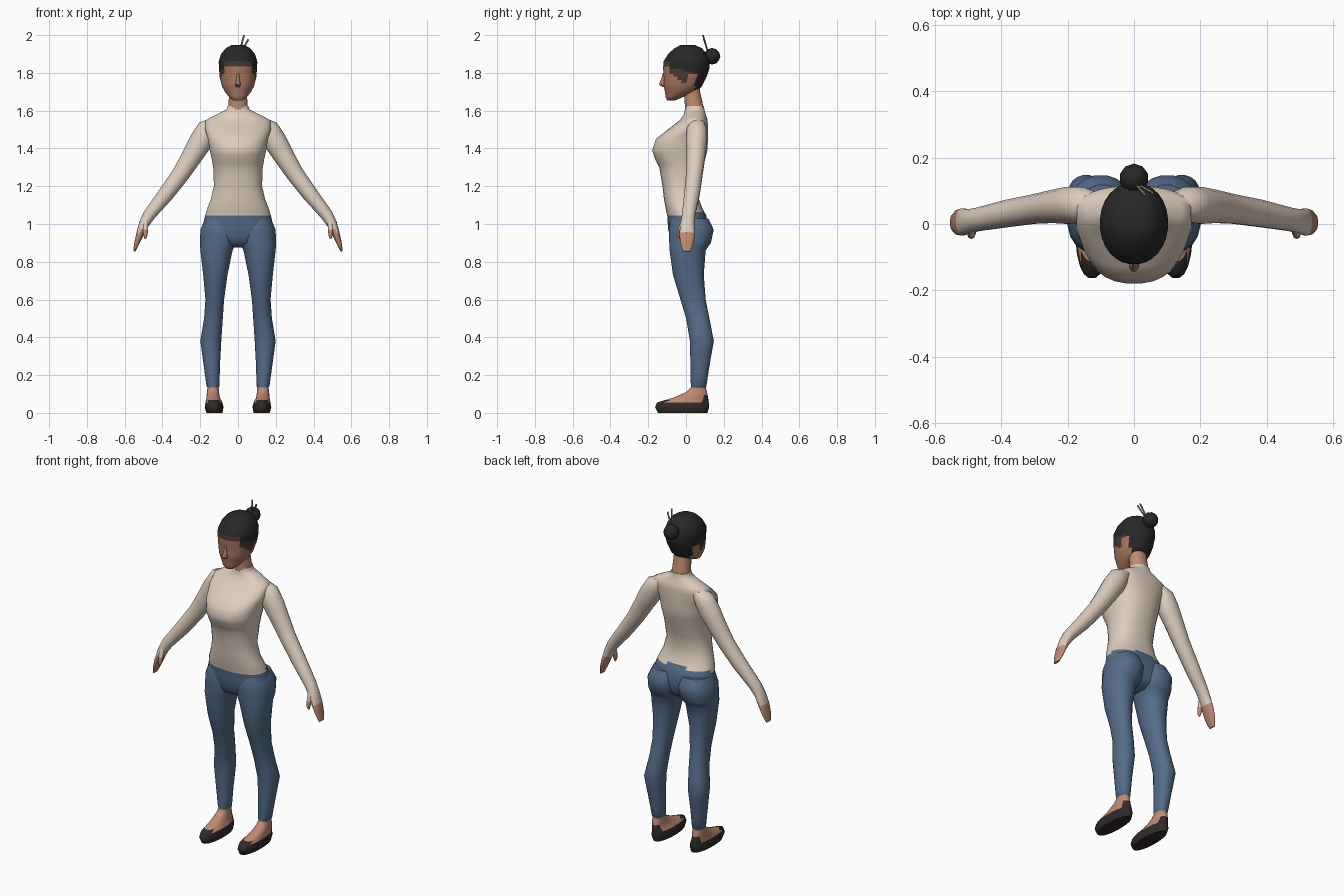
import bpy, bmesh, math
from mathutils import Vector

if "Cube" in bpy.data.objects:
    bpy.data.objects.remove(bpy.data.objects["Cube"])


def mat(name, r, g, b):
    m = bpy.data.materials.new(name)
    m.diffuse_color = (r, g, b, 1)
    m.use_nodes = True
    m.node_tree.nodes["Principled BSDF"].inputs["Base Color"].default_value = m.diffuse_color
    return m


CREAM = mat("cream knit", .73, .61, .51)
DENIM = mat("blue denim", .09, .15, .25)
SKIN = mat("skin", .52, .26, .17)
FACE = mat("face skin", .40, .19, .125)
HAIR = mat("black hair", .022, .021, .021)
FRINGE = mat("brown hair edge", .07, .042, .03)
SHOE = mat("dark shoe", .03, .024, .022)
WOOD = mat("grey wood", .22, .18, .15)


def finish(ob, mats, rule=None, mirror=False):
    for m in mats:
        ob.data.materials.append(m)
    for f in ob.data.polygons:
        f.use_smooth = True
        if rule:
            f.material_index = rule(f.center)
    if mirror:
        ob.modifiers.new("mirror", 'MIRROR').use_clip = False
    bpy.ops.object.select_all(action='DESELECT')
    ob.select_set(True)
    bpy.context.view_layer.objects.active = ob
    bpy.ops.object.shade_smooth_by_angle(angle=math.radians(60))
    return ob


def skin_rings(name, rings, mats, rule=None, mirror=False):
    bm = bmesh.new()
    vs = [[bm.verts.new(p) for p in r] for r in rings]
    n = len(vs[0])
    for a, b in zip(vs, vs[1:]):
        for i in range(n):
            j = (i + 1) % n
            bm.faces.new((a[i], a[j], b[j], b[i]))
    bm.faces.new(vs[0])
    bm.faces.new(vs[-1])
    bmesh.ops.recalc_face_normals(bm, faces=bm.faces)
    me = bpy.data.meshes.new(name)
    bm.to_mesh(me)
    bm.free()
    ob = bpy.data.objects.new(name, me)
    bpy.context.collection.objects.link(ob)
    return finish(ob, mats, rule, mirror)


def refine(rows, sub):
    out = []
    for a, b in zip(rows, rows[1:]):
        out += [[p + (q - p) * k / sub for p, q in zip(a, b)] for k in range(sub)]
    return out + [list(rows[-1])]


def spow(v, e):
    return math.copysign(abs(v) ** e, v)


def stack(name, rows, mats, rule=None, mirror=False, n=20, sub=1, p=2.2):
    """Horizontal rounded sections: z, x0, x1, y0, y1."""
    rings = []
    for z, x0, x1, y0, y1 in refine(rows, sub):
        ring = []
        for i in range(n):
            t = math.tau * (i + .5) / n
            ring.append(Vector(((x0 + x1) / 2 + (x1 - x0) / 2 * spow(math.cos(t), 2 / p),
                                (y0 + y1) / 2 + (y1 - y0) / 2 * spow(math.sin(t), 2 / p), z)))
        rings.append(ring)
    return skin_rings(name, rings, mats, rule, mirror)


def tube(name, rows, mats, rule=None, mirror=False, n=12, sub=1):
    """Sections along a path: x, y, z, radius across, radius in y."""
    rows = refine(rows, sub)
    rings = []
    for i, (x, y, z, r, ry) in enumerate(rows):
        a, b = rows[max(i - 1, 0)], rows[min(i + 1, len(rows) - 1)]
        d = Vector((b[0] - a[0], 0, b[2] - a[2])).normalized()
        side = Vector((-d.z, 0, d.x))
        rings.append([Vector((x, y, z)) + side * r * math.cos(math.tau * k / n)
                      + Vector((0, ry * math.sin(math.tau * k / n), 0)) for k in range(n)])
    return skin_rings(name, rings, mats, rule, mirror)


def sym(rows):
    return [(z, -h, h, a, b) for z, h, a, b in rows]


# torso: pelvis in denim, sweater above
stack("torso", sym([
    (.875, .05, -.03, .06), (.90, .15, -.075, .10), (.97, .193, -.095, .12),
    (1.045, .175, -.10, .108), (1.08, .165, -.108, .088), (1.13, .145, -.117, .07),
    (1.20, .128, -.125, .065), (1.30, .132, -.142, .09), (1.345, .14, -.165, .103),
    (1.39, .15, -.18, .114), (1.45, .16, -.16, .117), (1.50, .175, -.098, .117),
    (1.55, .172, -.032, .115), (1.58, .115, -.012, .105), (1.605, .062, -.006, .098),
    (1.625, .054, -.004, .095)]),
    [CREAM, DENIM], lambda c: int(c.z < 1.05 + .25 * max(0, c.y)), n=28, sub=2, p=2.3)


# legs with feet: shoe, bare instep, trouser leg
def leg_rule(c):
    if c.z > .135:
        return 0
    if c.z < .055 or c.y < -.10 or (c.y > .095 and c.z < .1):
        return 2
    return 1


stack("leg", [
    (0, .082, .168, -.15, .115), (.03, .076, .177, -.165, .124),
    (.055, .082, .172, -.155, .122), (.08, .095, .168, -.07, .118),
    (.11, .10, .165, .0, .112), (.135, .102, .162, .025, .105),
    (.14, .098, .167, .025, .108), (.25, .095, .182, .023, .125),
    (.38, .088, .20, .02, .148), (.50, .08, .18, .0, .125),
    (.60, .073, .173, -.03, .105), (.73, .055, .185, -.07, .095),
    (.86, .028, .20, -.088, .105), (.90, .006, .203, -.09, .133),
    (.97, .0, .20, -.092, .148), (1.03, .015, .175, -.08, .118)],
    [DENIM, SKIN, SHOE], leg_rule, True, sub=2)

# arms: sleeve down to the hand
tube("arm", [
    (.12, .058, 1.535, .03, .04), (.16, .058, 1.50, .058, .055),
    (.195, .056, 1.44, .062, .057), (.24, .053, 1.365, .055, .051),
    (.30, .045, 1.268, .047, .045), (.38, .032, 1.16, .042, .042),
    (.47, .014, 1.048, .033, .036), (.498, .008, 1.00, .027, .037),
    (.518, .006, .95, .02, .042), (.535, .005, .90, .014, .037),
    (.549, .004, .855, .006, .022)],
    [CREAM, SKIN], lambda c: int(c.z < .965), True, n=14, sub=2)
tube("thumb", [
    (.488, -.012, 1.02, .014, .014), (.49, -.028, .97, .014, .014),
    (.49, -.034, .94, .011, .011), (.491, -.034, .922, .005, .005)],
    [CREAM, SKIN], lambda c: int(c.z < .965), True, n=8)

# neck
stack("neck", sym([(1.59, .054, -.006, .098), (1.65, .05, -.008, .087),
                   (1.70, .049, -.012, .075), (1.77, .05, -.02, .07)]), [SKIN], n=16)


# head: face, hairline edge and hair cap
def head_rule(c):
    if c.y > .05:
        return 2 if c.z > 1.70 else 0
    if c.y > .0:
        return 2 if c.z > 1.81 else (1 if c.z > 1.79 else 0)
    if c.y > -.085:
        return 2 if c.z > 1.825 else (1 if c.z > 1.745 - c.y * .6 else 0)
    return 2 if c.z > 1.86 else (1 if c.z > 1.835 else 0)


stack("head", sym([
    (1.655, .026, -.10, -.055), (1.67, .045, -.108, -.02), (1.70, .07, -.112, .055),
    (1.73, .086, -.118, .085), (1.78, .098, -.118, .11), (1.82, .101, -.122, .124),
    (1.86, .103, -.12, .125), (1.90, .09, -.095, .112), (1.93, .066, -.062, .085),
    (1.947, .035, -.03, .05)]),
    [FACE, FRINGE, HAIR], head_rule, n=28, sub=3, p=2.1)

# nose
stack("nose", sym([(1.725, .010, -.125, -.10), (1.738, .016, -.144, -.10),
                   (1.752, .012, -.139, -.10), (1.80, .006, -.122, -.10)]), [FACE], n=8)

# bun with two hair sticks
bpy.ops.mesh.primitive_ico_sphere_add(subdivisions=2, radius=.044, location=(0, .138, 1.888))
bun = bpy.context.object
bun.name = "hair_bun"
finish(bun, [HAIR])
for i, (x, y, z) in enumerate([(.032, .09, 2.0), (.055, .095, 1.978)]):
    tube("hair_stick_%d" % (i + 1), [(.0, .125, 1.88, .004, .004), (x, y, z, .005, .005)],
         [WOOD], n=6)
